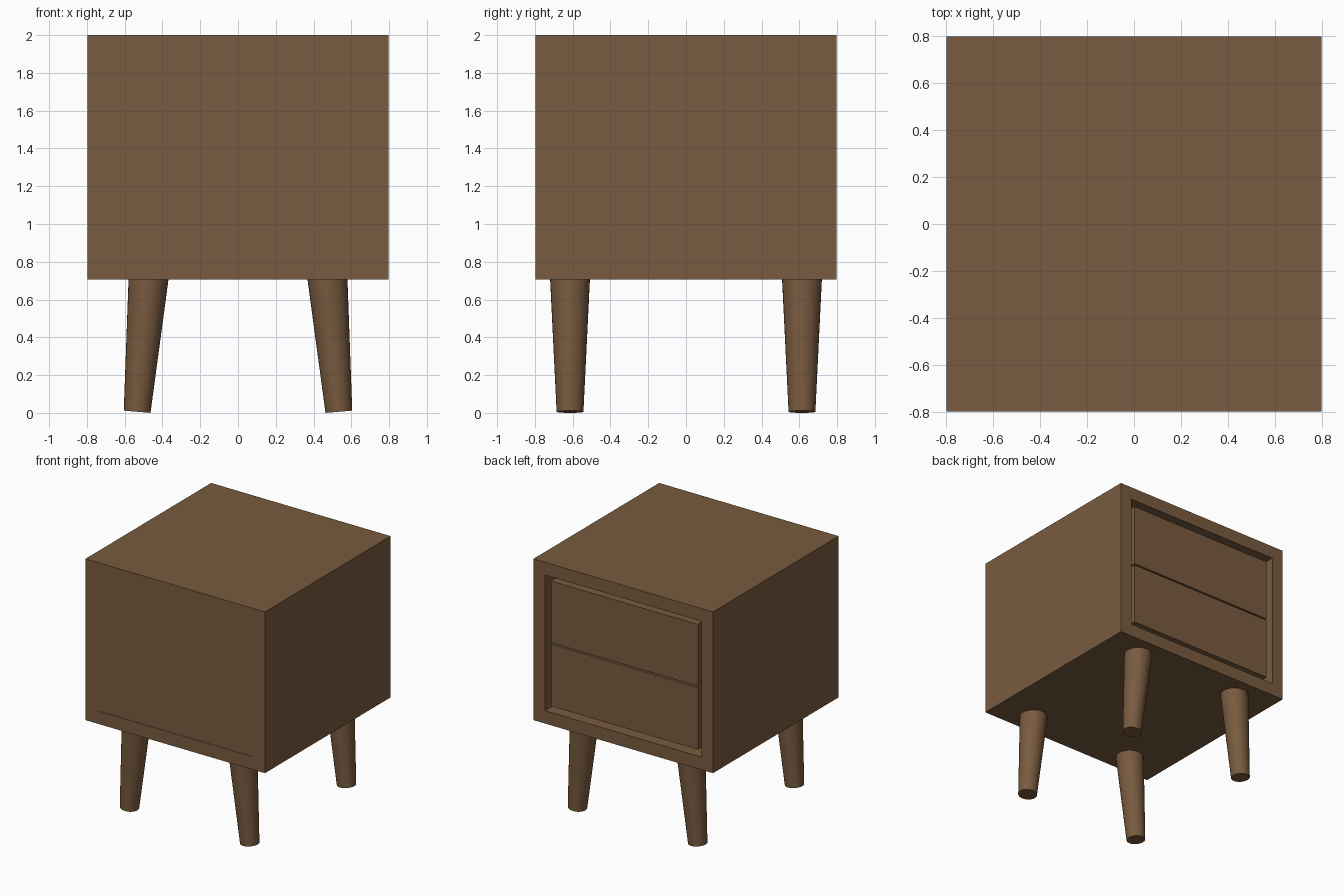
import bpy, bmesh
from math import atan2
from mathutils import Matrix, Vector

if "Cube" in bpy.data.objects:
    bpy.data.objects.remove(bpy.data.objects["Cube"])

HALF, Z0, Z1 = 0.797, 0.705, 2.0      # cabinet half width, underside, top
FRAME = 0.145                         # border width around the drawers

wood = bpy.data.materials.new("brown_wood")
wood.diffuse_color = (0.19, 0.104, 0.05, 1)
wood.use_nodes = True
wood.node_tree.nodes["Principled BSDF"].inputs["Base Color"].default_value = wood.diffuse_color


def add_object(name, bm):
    bmesh.ops.recalc_face_normals(bm, faces=bm.faces)
    mesh = bpy.data.meshes.new(name)
    bm.to_mesh(mesh)
    bm.free()
    mesh.materials.append(wood)
    obj = bpy.data.objects.new(name, mesh)
    bpy.context.collection.objects.link(obj)
    return obj


def box(lo, hi):
    lo, hi = Vector(lo), Vector(hi)
    bm = bmesh.new()
    mat = Matrix.Translation((lo + hi) / 2) @ Matrix.Diagonal((*(hi - lo), 1))
    bmesh.ops.create_cube(bm, size=1, matrix=mat)
    return bm


# Cabinet: deep drawer opening on +y, almost flush panel on -y
bm = box((-HALF, -HALF, Z0), (HALF, HALF, Z1))
bm.normal_update()
for side, depth in ((1, 1.3), (-1, 0.003)):
    face = next(f for f in bm.faces if f.normal.y * side > 0.9)
    bmesh.ops.inset_region(bm, faces=[face], thickness=FRAME)
    bmesh.ops.inset_region(bm, faces=[face], thickness=0.0001)
    bmesh.ops.translate(bm, verts=face.verts, vec=(0, -side * depth, 0))
    bm.normal_update()
add_object("cabinet", bm)

# Two drawers, slightly recessed with a narrow gap between them
low, high = Z0 + FRAME, Z1 - FRAME
mid, gap, w = (low + high) / 2, 0.006, HALF - FRAME
for name, a, b in (("lower_drawer", low, mid - gap), ("upper_drawer", mid + gap, high)):
    add_object(name, box((-w, -0.45, a), (w, HALF - 0.015, b)))

# Tapered legs splayed sideways
for sx, x_name in ((-1, "left"), (1, "right")):
    for sy, y_name in ((-1, "front"), (1, "back")):
        bottom = Vector((sx * 0.534, sy * 0.614, 0.006))
        top = Vector((sx * 0.473, sy * 0.614, 0.72))
        axis = top - bottom
        bm = bmesh.new()
        mat = Matrix.Translation((top + bottom) / 2) @ Matrix.Rotation(atan2(axis.x, axis.z), 4, 'Y')
        bmesh.ops.create_cone(bm, cap_ends=True, segments=32, radius1=0.071,
                              radius2=0.106, depth=axis.length, matrix=mat)
        leg = add_object(f"{y_name}_{x_name}_leg", bm)
        bpy.ops.object.select_all(action='DESELECT')
        leg.select_set(True)
        bpy.context.view_layer.objects.active = leg
        bpy.ops.object.shade_smooth_by_angle()
